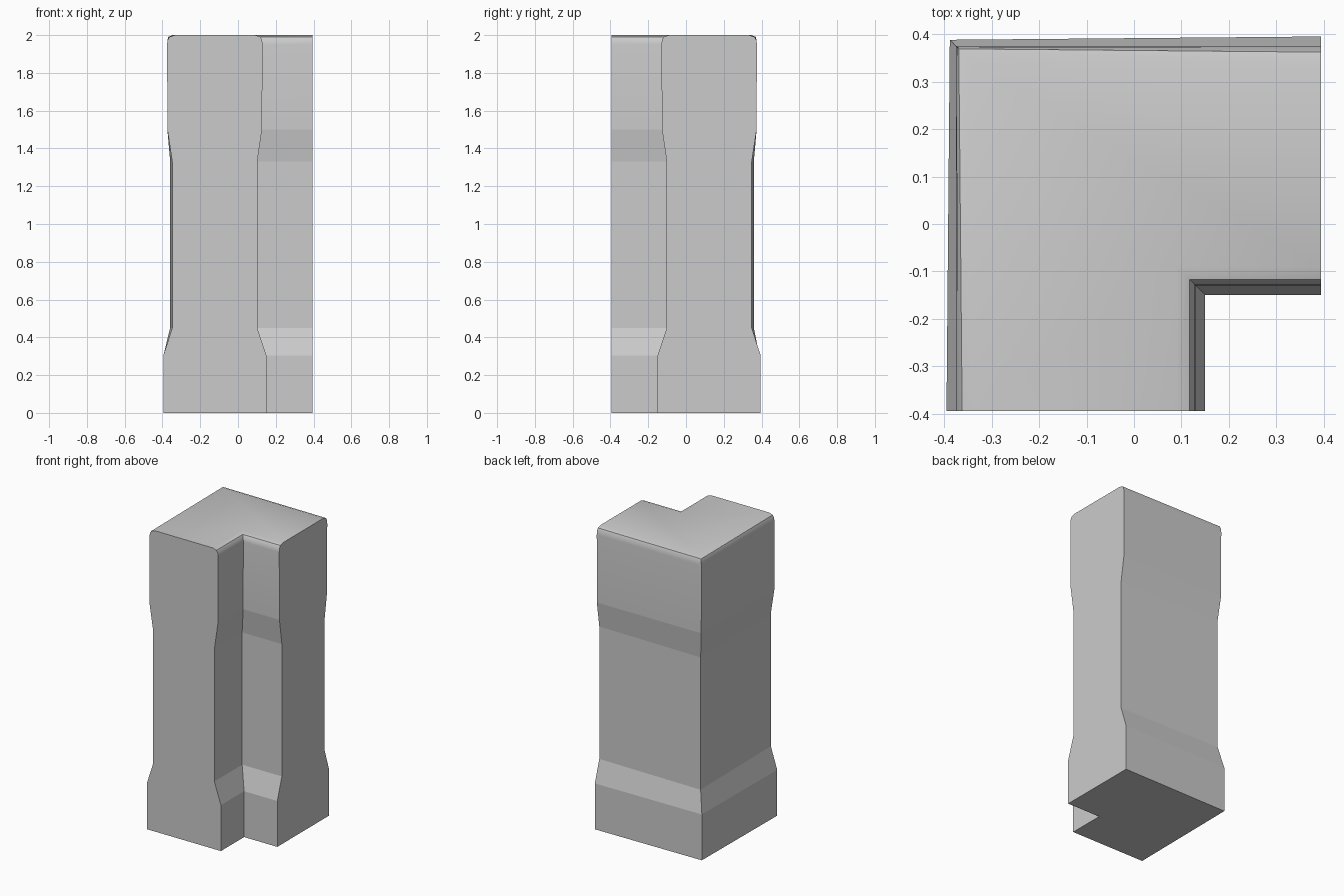
import bpy, bmesh, math

if "Cube" in bpy.data.objects:
    bpy.data.objects.remove(bpy.data.objects["Cube"])

END = 0.394  # where both wall arms are cut off

# Cross-section: (outer offset at arm end, outer offset at corner, height)
outer = [(0.395, 0.388, 0.0), (0.395, 0.388, 0.305), (0.348, 0.359, 0.45),
         (0.348, 0.359, 1.33), (0.374, 0.374, 1.50), (0.375, 0.375, 1.95),
         (0.372, 0.373, 1.975), (0.362, 0.369, 1.991), (0.335, 0.345, 2.0)]
inner = [(0.15, 0.0), (0.15, 0.305), (0.102, 0.45), (0.102, 1.33),
         (0.127, 1.50), (0.13, 1.95), (0.127, 1.975), (0.117, 1.991), (0.09, 2.0)]

# Closed profile: up the outer face, over the top, down the inner face
profile = [(-e, -c, z) for e, c, z in outer] + [(i, i, z) for i, z in reversed(inner)]

# Sweep the profile along the L: front end, mitred corner, right end
bm = bmesh.new()
front = [bm.verts.new((e, -END, z)) for e, c, z in profile]
corner = [bm.verts.new((c, -c, z)) for e, c, z in profile]
right = [bm.verts.new((END, -e, z)) for e, c, z in profile]
n = len(profile)
for a, b in ((front, corner), (corner, right)):
    for k in range(n):
        j = (k + 1) % n
        bm.faces.new((a[k], a[j], b[j], b[k]))
bm.faces.new(front)
bm.faces.new(right[::-1])
bmesh.ops.recalc_face_normals(bm, faces=bm.faces)

mesh = bpy.data.meshes.new("corner_wall")
bm.to_mesh(mesh)
bm.free()
wall = bpy.data.objects.new("corner_wall", mesh)
bpy.context.collection.objects.link(wall)

# Smooth only the rounded coping
bpy.context.view_layer.objects.active = wall
wall.select_set(True)
bpy.ops.object.shade_smooth_by_angle(angle=math.radians(35))
for f in mesh.polygons:
    if f.center.z < 1.6:
        f.use_smooth = False
